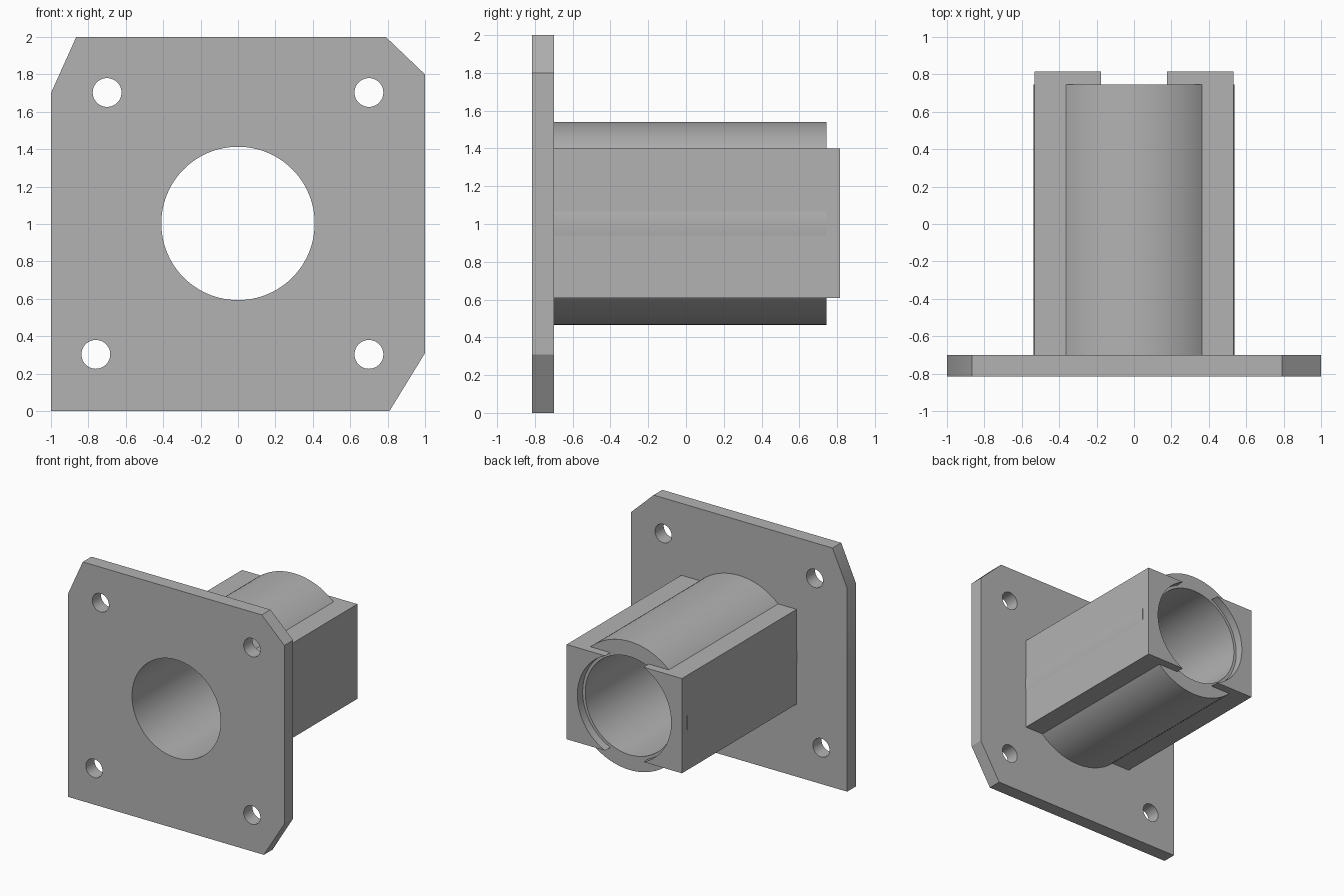
import bpy, bmesh
from math import sin, cos, asin, pi

cube = bpy.data.objects.get("Cube")
if cube:
    bpy.data.objects.remove(cube, do_unlink=True)

grey = bpy.data.materials.new("plain grey")
grey.use_nodes = True
grey.diffuse_color = (0.45, 0.45, 0.45, 1)
grey.node_tree.nodes["Principled BSDF"].inputs["Base Color"].default_value = grey.diffuse_color

FRONT, PLATE_BACK, TUBE_END, BLOCK_END = -0.815, -0.70, 0.745, 0.815
AXIS = 1.003                                # height of the bore axis
BORE, TUBE_R, SEAT_R = 0.41, 0.537, 0.434   # bore, tube and block seat radii
HALF_W, HALF_H = 0.533, 0.396               # block half width and height


def arc(x, z, r, start=0, end=2 * pi, n=96, closed=True):
    steps = n if closed else n + 1
    return [(x + r * cos(start + (end - start) * i / n),
             z + r * sin(start + (end - start) * i / n)) for i in range(steps)]


def extrude_profile(name, loops, y0, y1):
    """Fill an outline with holes in the xz plane and thicken it from y0 to y1."""
    bm = bmesh.new()
    for loop in loops:
        verts = [bm.verts.new((x, (y0 + y1) / 2, z)) for x, z in loop]
        for a, b in zip(verts, verts[1:] + verts[:1]):
            bm.edges.new((a, b))
    bmesh.ops.triangle_fill(bm, edges=bm.edges[:], use_beauty=True)
    bmesh.ops.recalc_face_normals(bm, faces=bm.faces[:])
    mesh = bpy.data.meshes.new(name)
    bm.to_mesh(mesh)
    bm.free()
    mesh.materials.append(grey)
    obj = bpy.data.objects.new(name, mesh)
    bpy.context.collection.objects.link(obj)
    bpy.ops.object.select_all(action='DESELECT')
    obj.select_set(True)
    bpy.context.view_layer.objects.active = obj
    solid = obj.modifiers.new("thickness", 'SOLIDIFY')
    solid.thickness, solid.offset = y1 - y0, 0
    bpy.ops.object.modifier_apply(modifier=solid.name)
    bpy.ops.object.shade_smooth_by_angle(angle=pi / 6)
    return obj


# Flange plate with clipped corners, bore and four bolt holes
outline = [(-1, 0), (0.81, 0), (1, 0.31), (1, 1.8), (0.79, 2), (-0.865, 2), (-1, 1.7)]
bolts = [(-0.7, 1.703), (0.7, 1.703), (0.7, 0.303), (-0.76, 0.303)]
holes = [arc(x, z, 0.077, n=48) for x, z in bolts]
extrude_profile("flange_plate", [outline, arc(0, AXIS, BORE)] + holes, FRONT, PLATE_BACK)

# Round tube behind the plate
extrude_profile("tube", [arc(0, AXIS, TUBE_R), arc(0, AXIS, BORE)], PLATE_BACK, TUBE_END)

# Square side blocks, hollowed around the tube and reaching past its end
tip = asin(HALF_H / SEAT_R)
for name, side in (("left_block", 1), ("right_block", -1)):
    profile = [(HALF_W, AXIS - HALF_H), (HALF_W, AXIS + HALF_H)]
    profile += arc(0, AXIS, SEAT_R, tip, -tip, n=48, closed=False)
    extrude_profile(name, [[(side * x, z) for x, z in profile]], PLATE_BACK, BLOCK_END)
